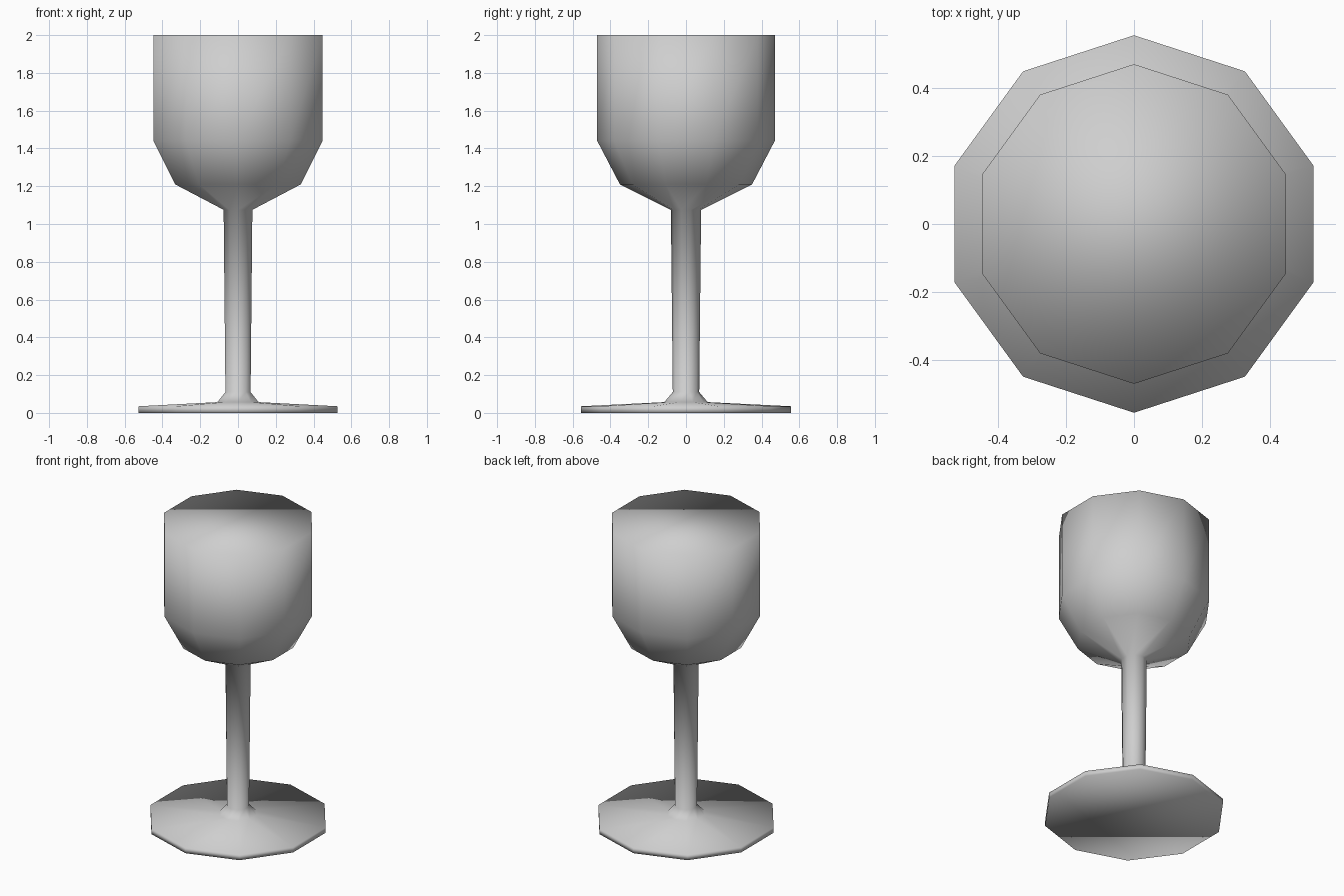
import bpy, bmesh, math

SIDES = 10

cube = bpy.data.objects.get("Cube")
if cube:
    bpy.data.objects.remove(cube, do_unlink=True)

# One pale grey material
grey = bpy.data.materials.new("pale_grey")
grey.use_nodes = True
colour = (0.62, 0.62, 0.62, 1)
grey.diffuse_color = colour
grey.node_tree.nodes["Principled BSDF"].inputs["Base Color"].default_value = colour

# Profile as (radius, height), from the floor to the rim
foot = [(0.555, 0.0), (0.555, 0.035), (0.115, 0.057)]
stem = [(0.07, 0.11), (0.08, 1.075)]
bowl = [(0.35, 1.21), (0.47, 1.44), (0.47, 2.0)]


def ring(bm, radius, z):
    """A ten-sided ring with corners on the front and back."""
    angles = [math.pi / 2 + math.tau * i / SIDES for i in range(SIDES)]
    return [bm.verts.new((radius * math.cos(a), radius * math.sin(a), z)) for a in angles]


def lathe(name, profile):
    """Closed, smooth turned solid with flat caps."""
    bm = bmesh.new()
    rings = [ring(bm, r, z) for r, z in profile]
    for low, high in zip(rings, rings[1:]):
        for i in range(SIDES):
            j = (i + 1) % SIDES
            bm.faces.new((low[i], low[j], high[j], high[i]))
    bm.faces.new(rings[0][::-1])
    bm.faces.new(rings[-1])
    for face in bm.faces:
        face.smooth = True
    bmesh.ops.recalc_face_normals(bm, faces=bm.faces)
    mesh = bpy.data.meshes.new(name)
    bm.to_mesh(mesh)
    bm.free()
    mesh.materials.append(grey)
    obj = bpy.data.objects.new(name, mesh)
    bpy.context.collection.objects.link(obj)
    return obj


# Foot, stem and filled bowl form one continuous smooth body
lathe("goblet", foot + stem + bowl)
